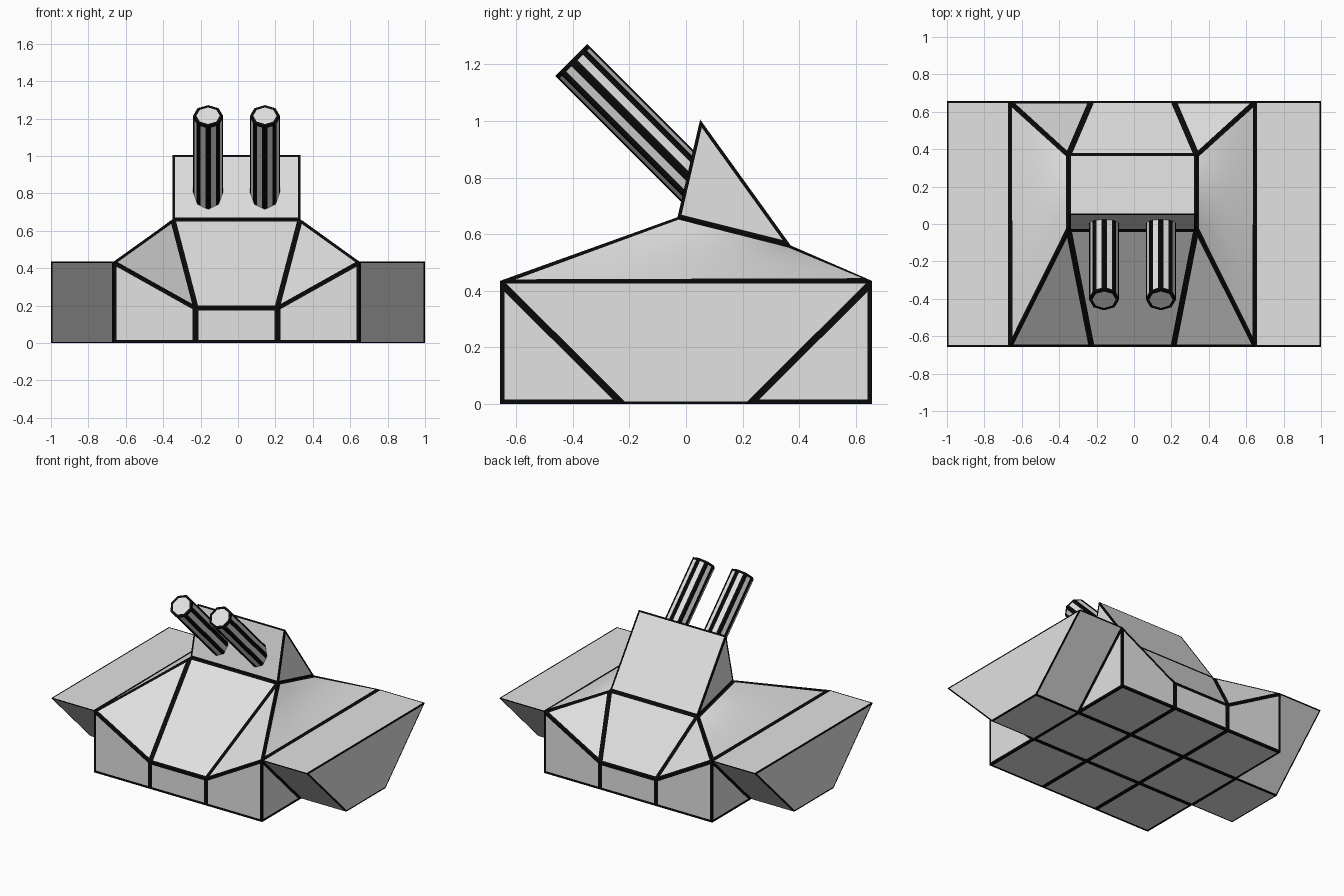
import bpy, bmesh, math
from mathutils import Matrix, Vector

if "Cube" in bpy.data.objects:
    bpy.data.objects.remove(bpy.data.objects["Cube"])

CX = -0.008            # hull centre line
H, G = 0.657, 0.219    # hull half width, inner grid line
TOP, LOW = 0.435, 0.19 # wall height at the corners and at the middle


def material(name, v):
    m = bpy.data.materials.new(name)
    m.diffuse_color = (v, v, v, 1)
    m.use_nodes = True
    m.node_tree.nodes["Principled BSDF"].inputs["Base Color"].default_value = m.diffuse_color
    return m


PALE = material("pale_panel", 0.76)
BLACK = material("black_trim", 0.003)


def finish(bm, name, border):
    """Frame every face with a black rim and make the object."""
    ret = bmesh.ops.inset_individual(bm, faces=bm.faces[:], thickness=border,
                                     use_even_offset=True)
    rims = set(ret["faces"])
    for f in bm.faces:
        f.material_index = 1 if f in rims else 0
        f.smooth = False
    # twisted panels get a smooth grid
    twisted = []
    for f in bm.faces:
        if f not in rims and len(f.verts) == 4:
            a, b, c, d = (v.co for v in f.verts)
            n = (b - a).cross(c - a).normalized()
            if abs((d - a).dot(n)) > 0.01:
                twisted.append(f)
    for f in twisted:
        f.smooth = True
        bmesh.ops.subdivide_edges(bm, edges=f.edges[:], cuts=4, use_grid_fill=True)
    me = bpy.data.meshes.new(name)
    bm.to_mesh(me)
    bm.free()
    me.materials.append(PALE)
    me.materials.append(BLACK)
    ob = bpy.data.objects.new(name, me)
    bpy.context.collection.objects.link(ob)
    return ob


def solid(name, faces, border, hidden=None):
    """Closed solid from polygons; faces matching hidden() are left open."""
    bm = bmesh.new()
    for pts in faces:
        bm.faces.new([bm.verts.new(p) for p in pts])
    bmesh.ops.remove_doubles(bm, verts=bm.verts[:], dist=1e-4)
    bmesh.ops.recalc_face_normals(bm, faces=bm.faces[:])
    if hidden:
        bmesh.ops.delete(bm, geom=[f for f in bm.faces if hidden(f)], context="FACES")
    return finish(bm, name, border)


def prism(profile, x0, x1):
    """Polygons of a y-z profile extruded along x."""
    n = len(profile)
    faces = [[(x, y, z) for y, z in profile] for x in (x0, x1)]
    for i in range(n):
        (ya, za), (yb, zb) = profile[i], profile[(i + 1) % n]
        faces.append([(x0, ya, za), (x1, ya, za), (x1, yb, zb), (x0, yb, zb)])
    return faces


# hull: gridded floor, notched walls, sloping deck
W = 0.342                                  # turret half width
rim = {-1: (-0.03, 0.66), 1: (0.37, 0.56)} # turret foot, front and back
grid = (-H, -G, G, H)
hull = []
for i in range(3):
    for j in range(3):
        x0, x1, y0, y1 = grid[i], grid[i + 1], grid[j], grid[j + 1]
        hull.append([(x0, y0, 0), (x1, y0, 0), (x1, y1, 0), (x0, y1, 0)])
for s in (-1, 1):
    y, (ry, rz) = s * H, rim[s]
    hull.append([(-G, y, 0), (G, y, 0), (G, y, LOW), (-G, y, LOW)])
    hull.append([(-G, y, LOW), (G, y, LOW), (W, ry, rz), (-W, ry, rz)])
    for m in (-1, 1):
        x = m * H
        hull.append([(m * G, y, 0), (x, y, 0), (x, y, TOP), (m * G, y, LOW)])
        hull.append([(m * G, y, LOW), (x, y, TOP), (m * W, ry, rz)])
        hull.append([(x, y, 0), (x, y, TOP), (x, s * G, 0)])
for m in (-1, 1):
    x = m * H
    hull.append([(x, -H, TOP), (x, H, TOP), (m * W, *rim[1]), (m * W, *rim[-1])])
    hull.append([(x, -H, TOP), (x, H, TOP), (x, G, 0), (x, -G, 0)])
hull.append([(-W, *rim[-1]), (W, *rim[-1]), (W, *rim[1]), (-W, *rim[1])])
hull_ob = solid("hull", hull, 0.016)
hull_ob.location.x = CX

# side pontoons
for m, side in ((-1, "left"), (1, "right")):
    xi = CX + m * H
    solid(side + "_pontoon",
          prism([(-H, TOP), (H, TOP), (G, 0), (-G, 0)], xi, m * 1.0), 0.009,
          lambda f: all(abs(v.co.x - xi) < 1e-3 for v in f.verts))

# wedge turret
turret = solid("turret", prism([rim[-1], (0.05, 1.005), rim[1]], -W, W), 0.012,
               lambda f: len(f.verts) == 4 and f.normal.z < -0.5)
turret.location.x = CX

# twin eight-sided gun barrels, raised 45 degrees
for m, side in ((-1, "left"), (1, "right")):
    bm = bmesh.new()
    place = Matrix.Translation((CX + m * 0.152, -0.1775, 0.9875)) @ \
        Matrix.Rotation(math.radians(45), 4, "X")
    bmesh.ops.create_cone(bm, cap_ends=True, segments=8, radius1=0.08, radius2=0.08,
                          depth=0.643, matrix=place)
    finish(bm, side + "_barrel", 0.016)
